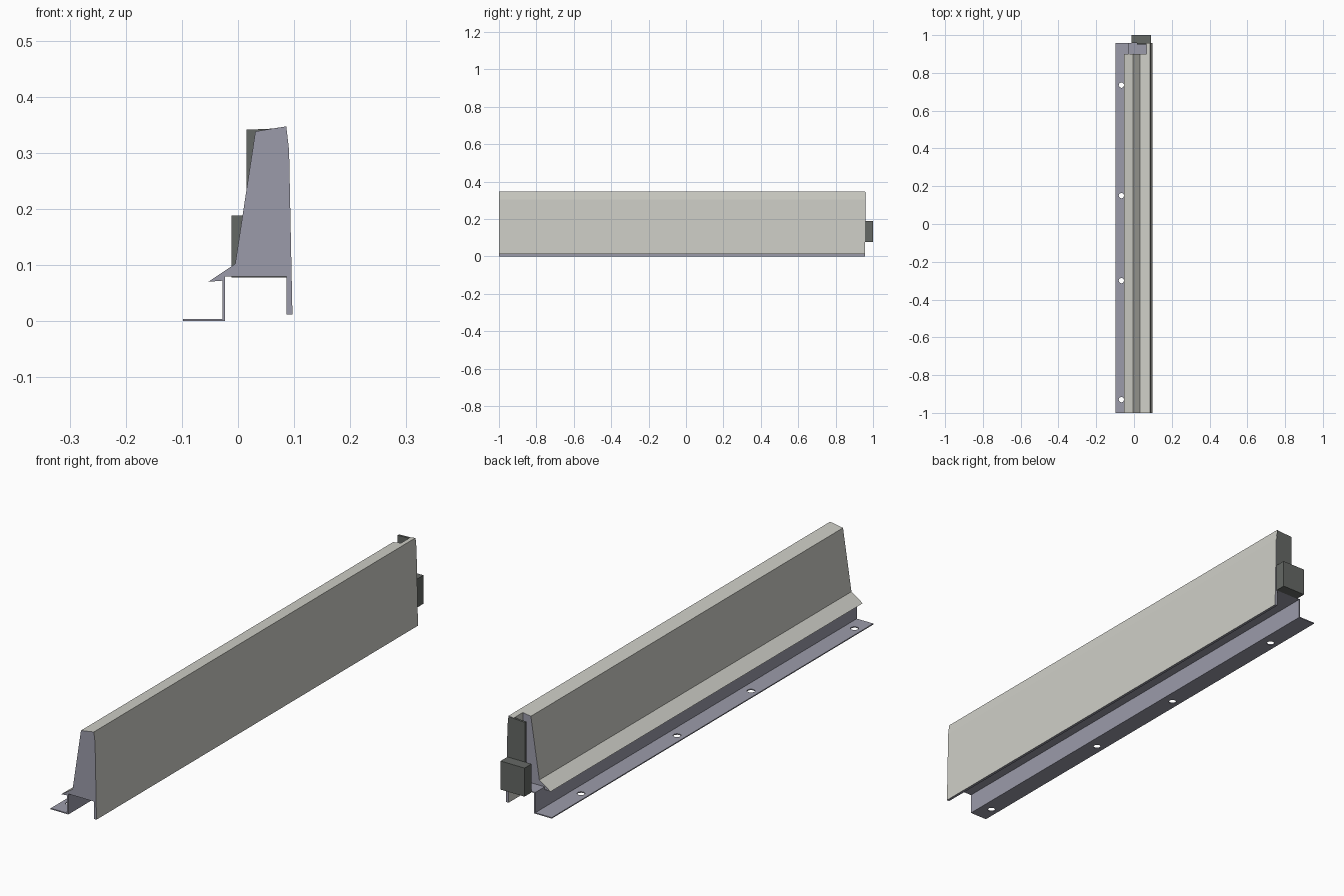
import bpy, bmesh
from mathutils import Matrix

if "Cube" in bpy.data.objects:
    bpy.data.objects.remove(bpy.data.objects["Cube"])


def material(name, rgb):
    m = bpy.data.materials.new(name)
    m.diffuse_color = (*rgb, 1)
    m.use_nodes = True
    m.node_tree.nodes["Principled BSDF"].inputs["Base Color"].default_value = m.diffuse_color
    return m


LIGHT = material("light_cover", (0.62, 0.62, 0.57))
BLUE = material("blue_grey_metal", (0.33, 0.33, 0.40))
DARK = material("dark_end", (0.13, 0.14, 0.13))


def extrude(name, profile, y0, y1, side, end):
    """Extrude an xz profile along y; ends and undersides get their own material."""
    bm = bmesh.new()
    face = bm.faces.new([bm.verts.new((x, y0, z)) for x, z in profile])
    out = bmesh.ops.extrude_face_region(bm, geom=[face])
    verts = [v for v in out["geom"] if isinstance(v, bmesh.types.BMVert)]
    bmesh.ops.translate(bm, verts=verts, vec=(0, y1 - y0, 0))
    bmesh.ops.recalc_face_normals(bm, faces=bm.faces[:])
    for f in bm.faces:
        f.normal_update()
        f.material_index = int(abs(f.normal.y) > 0.5 or f.normal.z < -0.5)
    mesh = bpy.data.meshes.new(name)
    bm.to_mesh(mesh)
    bm.free()
    mesh.materials.append(side)
    mesh.materials.append(end)
    ob = bpy.data.objects.new(name, mesh)
    bpy.context.collection.objects.link(ob)
    return ob


def rect(x0, x1, z0, z1):
    return [(x0, z0), (x1, z0), (x1, z1), (x0, z1)]


# Main tapered barrier body with drip lip and hanging skirt
outer = [(0.086, 0.347), (0.091, 0.305), (0.097, 0.012), (0.086, 0.012), (0.086, 0.082)]
extrude("barrier_body",
        [(-0.053, 0.07), (-0.005, 0.102), (0.031, 0.338)] + outer
        + [(-0.028, 0.082), (-0.028, 0.072)], -1, 0.9, LIGHT, BLUE)

# Outer panel running past the notch at the back end
extrude("outer_panel_end", [(0.065, 0.082), (0.065, 0.3436)] + outer, 0.9, 0.957, LIGHT, BLUE)

# Folded mounting bracket: base flange, web and top flange
bracket = extrude("mounting_bracket",
                  [(-0.098, 0), (-0.023, 0), (-0.023, 0.079), (0.086, 0.079), (0.086, 0.082),
                   (-0.028, 0.082), (-0.028, 0.004), (-0.098, 0.004)], -1, 0.957, BLUE, BLUE)

# Bolt holes through the base flange
bm = bmesh.new()
for y in (-0.93, -0.30, 0.15, 0.735):
    bmesh.ops.create_cone(bm, cap_ends=True, segments=24, radius1=0.014, radius2=0.014,
                          depth=0.04, matrix=Matrix.Translation((-0.067, y, 0.002)))
mesh = bpy.data.meshes.new("hole_cutter")
bm.to_mesh(mesh)
bm.free()
mesh.materials.append(BLUE)
cutter = bpy.data.objects.new("hole_cutter", mesh)
bpy.context.collection.objects.link(cutter)
cutter.hide_render = True
cutter.hide_set(True)
mod = bracket.modifiers.new("bolt_holes", "BOOLEAN")
mod.operation = "DIFFERENCE"
mod.solver = "EXACT"
mod.object = cutter

# Dark end plate closing the notch, and the coupling block behind it
extrude("end_plate", [(0.015, 0.082), (0.09, 0.082), (0.09, 0.305), (0.086, 0.344), (0.015, 0.341)],
        0.95, 0.9585, DARK, DARK)
extrude("coupling_block", rect(-0.012, 0.09, 0.078, 0.188), 0.958, 1.0, DARK, DARK)
